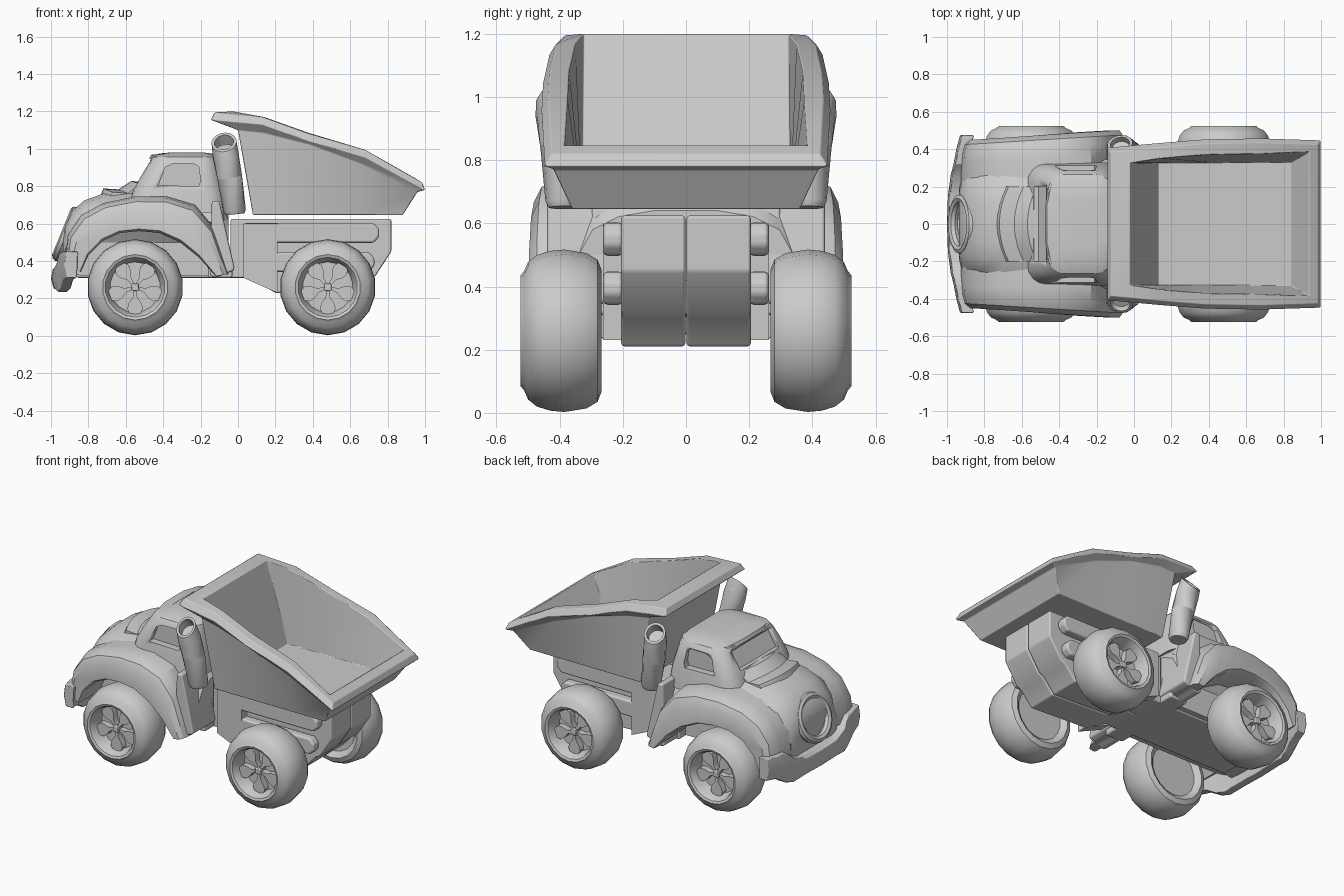
import bpy, bmesh
from math import sin, cos, pi, radians
from mathutils import Vector

if "Cube" in bpy.data.objects:
    bpy.data.objects.remove(bpy.data.objects["Cube"])


def make(name, verts, faces, mirror=False, bevel=0.0, segs=2):
    bm = bmesh.new()
    vs = [bm.verts.new(v) for v in verts]
    for f in faces:
        bm.faces.new([vs[i] for i in f])
    bmesh.ops.recalc_face_normals(bm, faces=bm.faces)
    me = bpy.data.meshes.new(name)
    bm.to_mesh(me)
    bm.free()
    ob = bpy.data.objects.new(name, me)
    bpy.context.collection.objects.link(ob)
    if mirror:
        m = ob.modifiers.new("mirror", 'MIRROR')
        m.use_axis = (False, True, False)
        m.use_mirror_merge = False
    if bevel:
        b = ob.modifiers.new("bevel", 'BEVEL')
        b.width, b.segments, b.harden_normals = bevel, segs, True
    return ob


def loft(name, rings, **kw):
    """Skin closed rings of equal length and cap both ends."""
    n = len(rings[0])
    verts = [p for r in rings for p in r]
    faces = [(i * n + j, i * n + (j + 1) % n, (i + 1) * n + (j + 1) % n, (i + 1) * n + j)
             for i in range(len(rings) - 1) for j in range(n)]
    faces += [tuple(range(n)), tuple(range(len(verts) - n, len(verts)))]
    return make(name, verts, faces, **kw)


def prism(name, profile, y0, y1, **kw):
    """Extrude an x-z profile along y."""
    return loft(name, [[(x, y, z) for x, z in profile] for y in (y0, y1)], **kw)


def both(half):
    """Complete a half ring with its mirror image across y = 0."""
    return half + [(x, -y, z) for x, y, z in reversed(half)]


def round_rect(x0, x1, w, z, r):
    pts = []
    for cx, cy, a0 in ((x1 - r, w - r, 0), (x0 + r, w - r, 90), (x0 + r, r - w, 180), (x1 - r, r - w, 270)):
        for k in range(5):
            a = radians(a0 + k * 22.5)
            pts.append((cx + r * cos(a), cy + r * sin(a), z))
    return pts


# Wheels: lathed tyre and dish, five paddle spokes and a square hub
TYRE = [(.03, .295), (.16, .295), (.175, .28), (.195, .268), (.225, .28), (.246, .315), (.257, .385), (.253, .43),
        (.24, .472), (.218, .5), (.19, .512), (.175, .524), (.16, .518), (.15, .5), (.135, .43), (.03, .43)]
for label, cx in (("front", -.55), ("rear", .48)):
    N = 18
    rings = [[(cx + r * sin(2 * pi * k / N), y, .26 + r * cos(2 * pi * k / N)) for k in range(N)]
             for r, y in TYRE]
    loft(label + "_wheel", rings, mirror=True)
    for s in range(5):
        a = 2 * pi * s / 5 + pi / 5
        half = [(.02, .008), (.055, .012), (.085, .034), (.115, .042), (.148, .026)]
        prof = [(cx + r * sin(a) + w * cos(a), .26 + r * cos(a) - w * sin(a))
                for r, w in [(r, -w) for r, w in half] + half[::-1]]
        prism(label + "_wheel_spoke", prof, .42, .47, mirror=True)
    c = .02
    prism(label + "_hub", [(cx - c, .26 - c), (cx + c, .26 - c), (cx + c, .26 + c), (cx - c, .26 + c)],
          .42, .485, mirror=True, bevel=.006, segs=1)

# Chassis: two half blocks with a seam between them
prism("chassis_block", [(-.04, .625), (.82, .625), (.82, .45), (.735, .32), (.7, .3), (.62, .21), (.2, .23), (.06, .31), (-.04, .31)],
      .002, .205, mirror=True, bevel=.01)
prism("chassis_front", [(-.86, .31), (-.86, .42), (0, .42), (0, .31)], -.2, .2, bevel=.01)
prism("chassis_side_plate", [(.03, .31), (.03, .6), (.21, .6), (.21, .23)], .19, .262, mirror=True)
for label, x1, z in (("upper", .755, .55), ("lower", .73, .395)):
    prism(label + "_side_rail", [(.03, z - .053), (x1 - .03, z - .053), (x1, z - .02), (x1, z + .02), (x1 - .03, z + .053), (.03, z + .053)],
          .2, .262, mirror=True, bevel=.014)

# Tipping bed: stations from front corner to rear corner
# (bottom x, lip underside x, z, lip x, y, z, inner lip x, z)
BED = [(.08, 0, 1.10, -.145, .41, 1.195, -.02, 1.2), (.2, .14, 1.085, .13, .435, 1.17, .14, 1.17),
       (.4, .38, 1.025, .38, .455, 1.08, .38, 1.085), (.66, .66, .92, .68, .46, .995, .67, .995),
       (.88, .96, .77, 1.0, .45, .82, .935, .85)]
rings = [[(b, .36, .645) for b, *_ in BED],
         [(lx, y - .03, lz) for b, lx, lz, x, y, z, i, iz in BED],
         [(x, y, z - .04) for b, lx, lz, x, y, z, i, iz in BED],
         [(x + (.02 if x < 0 else -.015 if x > .9 else 0), y - .025, z) for b, lx, lz, x, y, z, i, iz in BED],
         [(i, y - .085 + (.02 if x > .9 else 0), iz) for b, lx, lz, x, y, z, i, iz in BED],
         [(min(max(b, .13), .84), .33, .69) for b, *_ in BED]]
loft("tipping_bed", [both(r) for r in rings], bevel=.005, segs=1)

# Hood and body: cross-sections along x (x, half width, top, bottom)
HOOD = [(-.935, .19, .56, .38), (-.925, .235, .6, .35), (-.89, .265, .665, .33), (-.82, .29, .725, .32), (-.7, .31, .768, .32),
        (-.52, .33, .785, .32), (-.25, .34, .78, .32), (-.12, .345, .74, .32), (-.05, .34, .64, .32)]
rings = []
for x, w, t, b in HOOD:
    lo = min(w, .235)
    rings.append(both([(x, w * .3, t), (x, w * .62, t - .018), (x, w * .87, t - .06),
                       (x, w, t - .14), (x, lo, min(.5, t - .16)), (x, lo, b)]))
loft("hood", rings)
# Cowl: curved raised lip in front of the windshield
loft("hood_cowl", [[(x - .17, y, .74), (x - .15, y, z - .04), (x - .07, y, z - .045), (x, y, z), (x + .06, y, z - .005), (x + .06, y, .74)]
                   for y, x, z in [(s * .05, -.57 + .05 * (s / 4) ** 2, .828 - .02 * (s / 4) ** 2) for s in range(-4, 5)]])

# Fenders: arch stations (inner x, z, outer x, z)
ARCH = [(-.84, .34, -.925, .40), (-.8, .43, -.91, .54), (-.72, .51, -.84, .645), (-.63, .55, -.72, .71), (-.53, .56, -.55, .745),
        (-.42, .55, -.38, .745), (-.31, .5, -.23, .70), (-.21, .42, -.13, .58), (-.12, .32, -.05, .33)]
rings = []
for xi, zi, xo, zo in ARCH:
    yo = .45 + .05 * (xo + .92) / .85
    rows = [(.21, 0), (.21, 1), (.34, 1), (yo - .07, .96), (yo - .025, .85), (yo, .6), (yo, .06), (yo - .02, 0)]
    rings.append([(xi + (xo - xi) * t, y, zi + (zo - zi) * t) for y, t in rows])
loft("fender", rings, mirror=True)
prism("fender_rear_panel", [(-.14, .72), (-.1, .72), (-.02, .37), (-.02, .35), (-.12, .31), (-.15, .32)], .2, .44, mirror=True, bevel=.012)
prism("cab_back_panel", [(-.16, .72), (-.09, .72), (-.03, .36), (-.03, .31), (-.16, .31)], -.3, .3, bevel=.012)

# Cab: stacked rounded outlines
cab = loft("cab", [round_rect(*r) for r in (
    (-.59, -.06, .33, .66, .1), (-.56, -.075, .318, .78, .1), (-.515, -.095, .302, .86, .095),
    (-.475, -.11, .285, .925, .09), (-.46, -.115, .265, .955, .09), (-.42, -.13, .22, .973, .08), (-.37, -.18, .13, .98, .06))])
cutters = [prism("windshield_cutter", [(-.51, .825), (-.443, .935), (-.65, .935), (-.7, .825)], -.2, .2)]
for s in (1, -1):
    cutters.append(prism("side_window_cutter", [(-.425, .805), (-.21, .80), (-.2, .83), (-.21, .905), (-.24, .922), (-.35, .92), (-.39, .9)],
                         s * .268, s * .4))
for c in cutters:
    c.hide_render = True
    c.display_type = 'WIRE'
    m = cab.modifiers.new("window", 'BOOLEAN')
    m.operation, m.object = 'DIFFERENCE', c
# Roof visor above the windshield
loft("roof_visor", [[(x + dx, y, z + dz) for dx, dz in ((0, 0), (.01, .02), (.08, .03), (.08, 0))]
                    for y, x, z in ((-.22, -.45, .938), (-.1, -.475, .948), (.1, -.475, .948), (.22, -.45, .938))])

# Grille ring at the nose
bpy.ops.mesh.primitive_torus_add(major_segments=28, minor_segments=8, major_radius=.138, minor_radius=.026,
                                 location=(-.918, 0, .545), rotation=(0, radians(-68), 0))
grille = bpy.context.object
grille.name = "grille_ring"
grille.scale = (.95, 1, 1.1)

# Front bumper: low in the middle, raised blocks at the ends
half = [(0, -1.0, .25, .36), (.15, -.995, .25, .36), (.26, -.98, .235, .39), (.32, -.965, .25, .445), (.4, -.95, .3, .45), (.475, -.93, .31, .45)]
stations = [(-y, x, a, b) for y, x, a, b in reversed(half[1:])] + half
loft("front_bumper", [[(x + .015, y, a), (x, y, (a + b) / 2), (x + .01, y, b), (x + .075, y, b), (x + .07, y, a)]
                      for y, x, a, b in stations], bevel=.005, segs=1)
prism("bumper_mount", [(-.95, .3), (-.95, .36), (-.84, .4), (-.84, .32)], -.2, .2)

# Exhaust stacks: bent tube with an open outward-facing mouth
rings = []
for p, d, r in (((-.015, .385, .65), (-.1, 0, 1), .05), ((-.018, .385, .67), (-.1, 0, 1), .06),
                ((-.045, .395, .85), (-.15, .1, 1), .068), ((-.065, .41, .96), (-.15, .35, 1), .07),
                ((-.075, .43, 1.035), (-.15, .8, .7), .068), ((-.075, .43, 1.035), (-.15, .8, .7), .052),
                ((-.07, .40, .995), (-.15, .6, .9), .05)):
    q = Vector(d).to_track_quat('Z', 'Y')
    rings.append([Vector(p) + q @ Vector((r * cos(k * pi / 8), r * sin(k * pi / 8), 0)) for k in range(16)])
loft("exhaust_stack", rings, mirror=True)

# Smooth shading with sharp edges kept
bpy.ops.object.select_all(action='DESELECT')
for o in bpy.context.scene.objects:
    o.select_set(True)
    bpy.context.view_layer.objects.active = o
bpy.ops.object.shade_smooth_by_angle(angle=radians(30))
